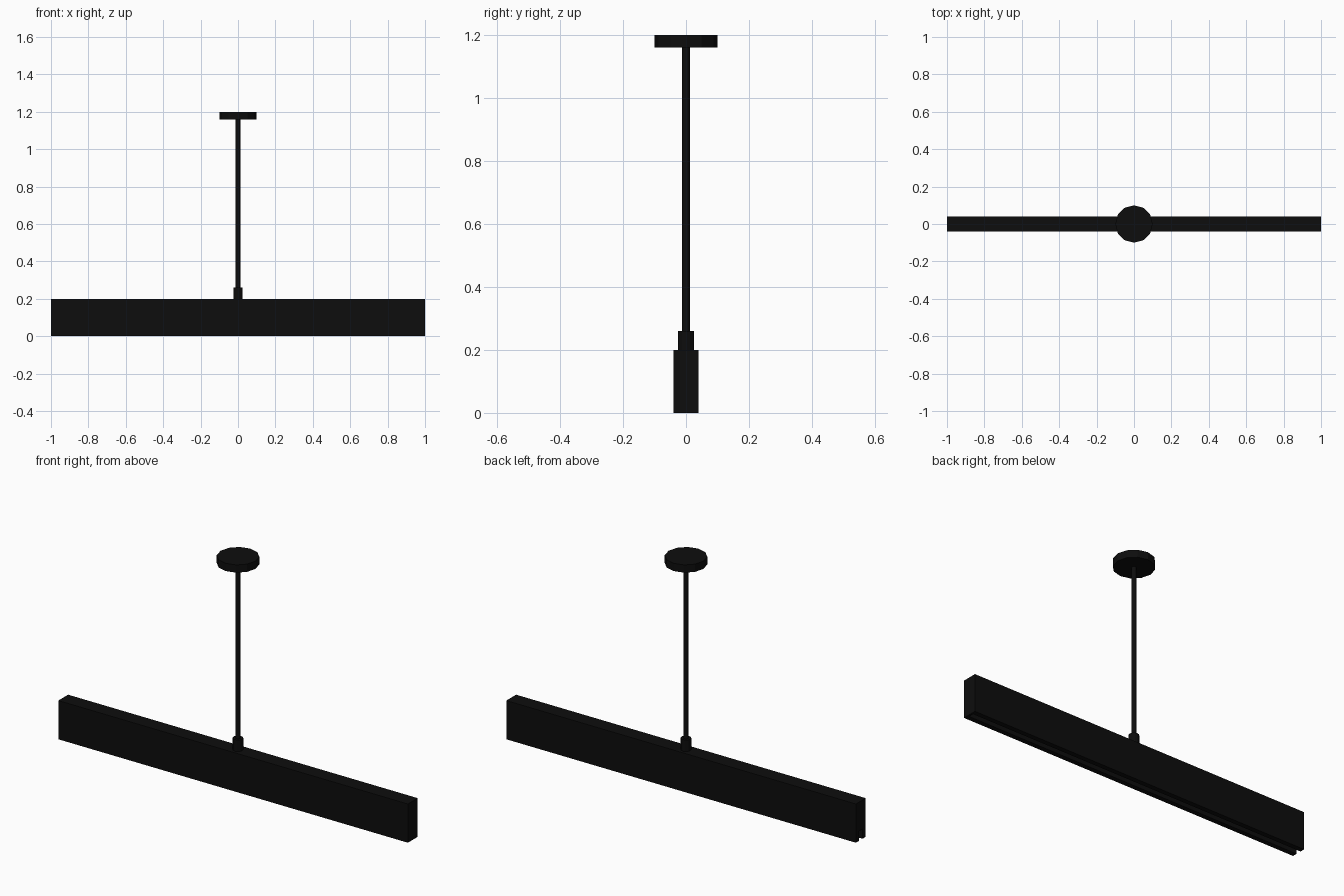
import bpy, bmesh, math

if "Cube" in bpy.data.objects:
    bpy.data.objects.remove(bpy.data.objects["Cube"])

black = bpy.data.materials.new("matte_black")
black.diffuse_color = (0.004, 0.004, 0.004, 1)
black.use_nodes = True
black.node_tree.nodes["Principled BSDF"].inputs["Base Color"].default_value = black.diffuse_color


def add_object(name, bm):
    bmesh.ops.recalc_face_normals(bm, faces=bm.faces)
    mesh = bpy.data.meshes.new(name)
    bm.to_mesh(mesh)
    bm.free()
    mesh.materials.append(black)
    obj = bpy.data.objects.new(name, mesh)
    bpy.context.collection.objects.link(obj)
    return obj


def extrude_profile(name, points, x0, x1):
    """Extrude a (y, z) outline along x."""
    bm = bmesh.new()
    face = bm.faces.new([bm.verts.new((x0, y, z)) for y, z in points])
    new = bmesh.ops.extrude_face_region(bm, geom=[face])["geom"]
    bmesh.ops.translate(bm, vec=(x1 - x0, 0, 0),
                        verts=[v for v in new if isinstance(v, bmesh.types.BMVert)])
    return add_object(name, bm)


def cylinder(name, radius, z0, z1, sides=12):
    bm = bmesh.new()
    bmesh.ops.create_cone(bm, cap_ends=True, segments=sides,
                          radius1=radius, radius2=radius, depth=z1 - z0)
    bmesh.ops.translate(bm, vec=(0, 0, (z0 + z1) / 2), verts=bm.verts)
    return add_object(name, bm)


# Long lamp housing with a light slot along the underside, open at the left end
W, S, H, D = 0.04, 0.014, 0.20, 0.05
half = [(S, D), (S, 0), (W, 0), (W, H)]
outline = half + [(-y, z) for y, z in reversed(half)]
extrude_profile("lamp_housing", outline, -1.0, 0.99)

# Solid cap closing the right end
extrude_profile("end_cap", [(-W, 0), (W, 0), (W, H), (-W, H)], 0.99, 1.0)

# Collar, hanging rod and ceiling canopy
cylinder("rod_collar", 0.025, 0.20, 0.26)
cylinder("hanging_rod", 0.0125, 0.26, 1.16)
cylinder("ceiling_canopy", 0.10, 1.16, 1.20)
